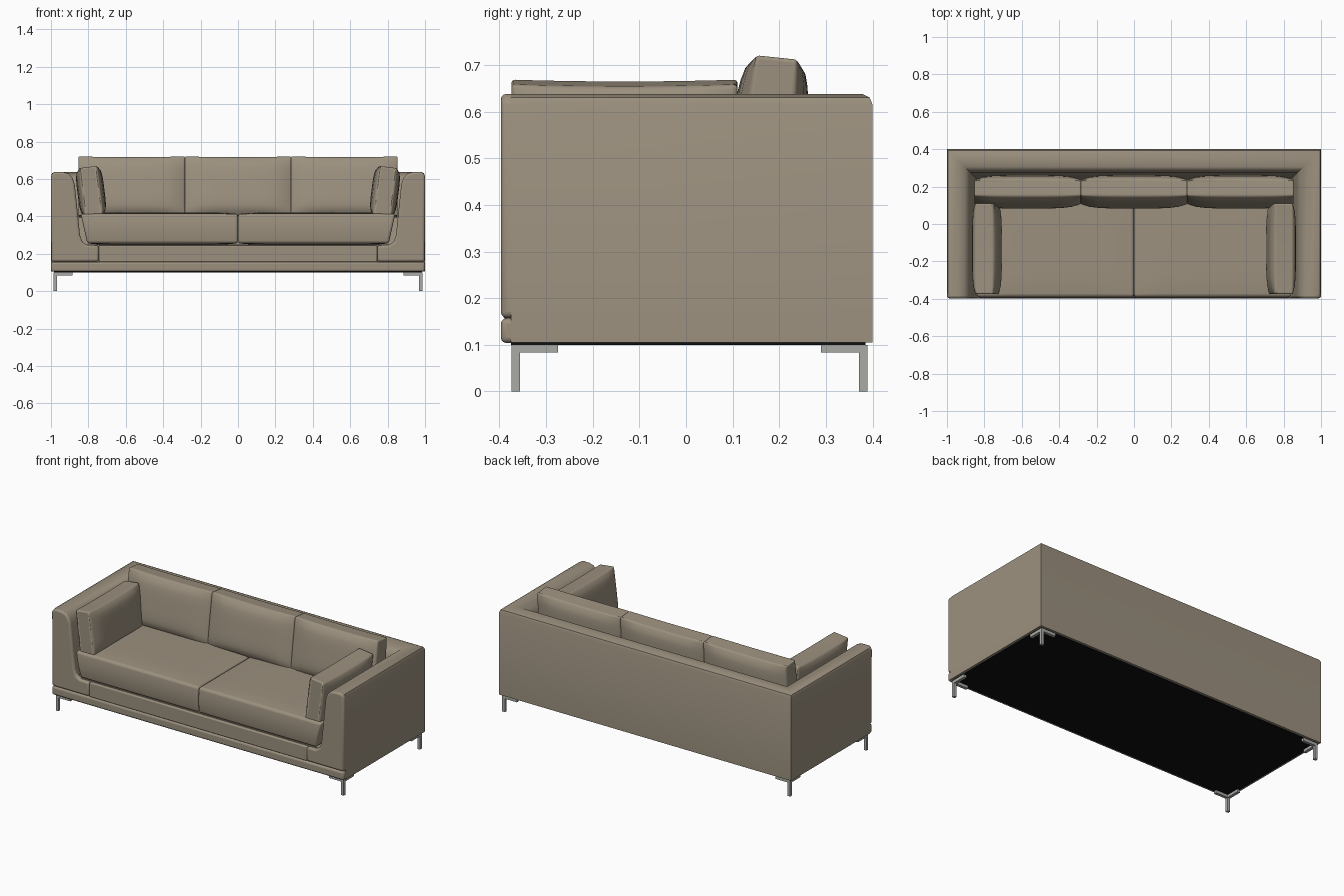
import bpy, bmesh, math
from mathutils import Vector, Matrix

cube = bpy.data.objects.get("Cube")
if cube:
    bpy.data.objects.remove(cube, do_unlink=True)


def material(name, rgb, metallic=0.0):
    m = bpy.data.materials.new(name)
    m.use_nodes = True
    m.diffuse_color = (*rgb, 1)
    bsdf = m.node_tree.nodes["Principled BSDF"]
    bsdf.inputs["Base Color"].default_value = (*rgb, 1)
    bsdf.inputs["Roughness"].default_value = 0.8
    return m


FABRIC = material("taupe leather", (0.33, 0.28, 0.21))
METAL = material("brushed steel", (0.40, 0.40, 0.38))
LINING = material("black lining", (0.005, 0.005, 0.005))


def finish(name, bm, mat, bevel=0.0, segments=3, angle=35):
    bmesh.ops.recalc_face_normals(bm, faces=bm.faces)
    me = bpy.data.meshes.new(name)
    bm.to_mesh(me)
    bm.free()
    me.materials.append(mat)
    ob = bpy.data.objects.new(name, me)
    bpy.context.collection.objects.link(ob)
    if bevel:
        mod = ob.modifiers.new("soft edges", "BEVEL")
        mod.width, mod.segments = bevel, segments
        mod.limit_method, mod.angle_limit = "ANGLE", math.radians(angle)
    bpy.ops.object.select_all(action="DESELECT")
    ob.select_set(True)
    bpy.context.view_layer.objects.active = ob
    bpy.ops.object.shade_smooth_by_angle(angle=math.radians(40))
    return ob


def box(name, low, high, mat, bevel=0.0):
    bm = bmesh.new()
    low, high = Vector(low), Vector(high)
    bmesh.ops.create_cube(bm, size=1)
    for v in bm.verts:
        v.co = (low + high) / 2 + v.co * (high - low)
    return finish(name, bm, mat, bevel)


def loft(name, rings, mat, bevel=0.0):
    """Skin a row of matching closed rings and cap both ends."""
    bm = bmesh.new()
    rows = [[bm.verts.new(p) for p in ring] for ring in rings]
    n = len(rows[0])
    for a, b in zip(rows, rows[1:]):
        for i in range(n):
            j = (i + 1) % n
            bm.faces.new((a[i], a[j], b[j], b[i]))
    bm.faces.new(rows[0])
    bm.faces.new(rows[-1])
    return finish(name, bm, mat, bevel)


def cushion(name, size, axis, rim, centre, tilt=None, bevel=0.02, shape=None, sag=0.0):
    """Boxed cushion, thickest in the middle along one axis, with piped seams."""
    half = Vector(size) / 2
    others = [i for i in range(3) if i != axis]
    place = Matrix.Translation(centre) @ (tilt or Matrix())

    def puff(p):
        u, v = p[others[0]], p[others[1]]
        q = Vector(p)
        q[axis] *= rim + (1 - rim) * ((1 - u ** 4) * (1 - v ** 4)) ** 0.6
        # The narrow walls pull in slightly between the corners
        q[others[1]] *= 1 - sag * (1 - u * u)
        q = Vector([q[i] * half[i] for i in range(3)])
        return shape(q, p) if shape else q

    bm = bmesh.new()
    bmesh.ops.create_cube(bm, size=2)
    bmesh.ops.subdivide_edges(bm, edges=bm.edges[:], cuts=11, use_grid_fill=True)
    seams = {1: [], -1: []}
    for v in bm.verts:
        p = v.co.copy()
        v.co = place @ puff(p)
        if abs(p[axis]) > 0.99 and max(abs(p[i]) for i in others) > 0.99:
            inner = Vector([p[i] * (1 - 0.32 * bevel / half[i]) for i in range(3)])
            inner[axis] = p[axis] * (1 - 0.32 * bevel / (half[axis] * rim))
            angle = math.atan2(p[others[1]], p[others[0]])
            seams[1 if p[axis] > 0 else -1].append((angle, place @ puff(inner)))
    finish(name, bm, FABRIC, bevel, 4, 50)

    curve = bpy.data.curves.new(name + "_piping", "CURVE")
    curve.dimensions = "3D"
    curve.bevel_depth, curve.bevel_resolution = 0.0025, 1
    for points in seams.values():
        points.sort(key=lambda item: item[0])
        line = curve.splines.new("POLY")
        line.points.add(len(points) - 1)
        for target, (_, co) in zip(line.points, points):
            target.co = (*co, 1)
        line.use_cyclic_u = True
    curve.materials.append(FABRIC)
    bpy.context.collection.objects.link(bpy.data.objects.new(name + "_piping", curve))


# Arms and back: one rounded section (inset, height) swept around with mitred corners
crest = [(0, 0.615), (0.006, 0.63), (0.022, 0.638), (0.065, 0.637), (0.095, 0.628),
         (0.116, 0.605), (0.127, 0.57)]
section = [(0, 0.105)] + crest + [(0.155, 0.3), (0.17, 0.2), (0.17, 0.105)]
corners = [(-1, -0.375, 0), (-1, 0.4, 1), (1, 0.4, 1), (1, -0.375, 0)]
loft("arms_and_back",
     [[(sx * (1 - d), y - d * mitre, z) for d, z in section] for sx, y, mitre in corners], FABRIC)
box("seat_base", (-0.88, -0.375, 0.105), (0.88, 0.3, 0.25), FABRIC)

# Padded front: arm facings, centre panel and bottom rail
facing = [(0.002, 0.158)] + crest + [(0.145, 0.4), (0.155, 0.3), (0.168, 0.262),
                                     (0.195, 0.246), (0.255, 0.245), (0.255, 0.158)]
for side, s in (("left", 1), ("right", -1)):
    loft(side + "_arm_facing",
         [[(s * (1 - d), y, z) for d, z in facing] for y in (-0.36, -0.397)], FABRIC, 0.012)
box("front_panel", (-0.745, -0.392, 0.156), (0.745, -0.36, 0.245), FABRIC, 0.006)
box("front_rail", (-0.999, -0.397, 0.104), (0.999, -0.36, 0.157), FABRIC, 0.012)
box("underside_lining", (-0.985, -0.375, 0.1), (0.985, 0.385, 0.106), LINING)

# Two seat cushions, narrowing downwards at the arm side
for side, s in (("left", 1), ("right", -1)):
    def lean_in(q, p, s=s):
        q.x -= s * 0.035 * (1 - p.z) / 2 * max(0, s * p.x)
        q.y -= 0.008 * (1 - p.z ** 2) * max(0, -p.y) ** 4
        return q
    cushion(side + "_seat_cushion", (0.84, 0.6, 0.175), 2, 0.9,
            (s * 0.421, -0.088, 0.334), bevel=0.022, shape=lean_in)


# Three back cushions, thinner at the top and leaning back
def thin_top(q, p):
    q.y *= 1 - 0.22 * (p.z + 1) / 2
    return q


for name, x in (("right", -0.569), ("middle", 0), ("left", 0.569)):
    cushion(name + "_back_cushion", (0.57, 0.185, 0.32), 1, 0.62, (x, 0.178, 0.557),
            Matrix.Rotation(math.radians(-6), 4, "X"), 0.025, thin_top, 0.02)

# Loose cushions resting against the arms
for side, s in (("left", 1), ("right", -1)):
    cushion(side + "_arm_cushion", (0.145, 0.485, 0.265), 0, 0.68, (s * 0.786, -0.132, 0.532),
            Matrix.Rotation(math.radians(s * 7), 4, "Y"), 0.022, None, 0.03)

# Corner legs: a thin post with two mounting arms
for end, y, sy in (("front", -0.374, -1), ("back", 0.389, 1)):
    for side, s in (("left", 1), ("right", -1)):
        x = s * 0.986
        parts = {"leg": (0.018, 0.018, 0.0, 0.1), "leg_side_arm": (0.018, 0.1, 0.083, 0.1),
                 "leg_cross_arm": (0.1, 0.018, 0.083, 0.1)}
        for part, (w, d, z0, z1) in parts.items():
            xs, ys = sorted((x, x - s * w)), sorted((y, y - sy * d))
            box(f"{end}_{side}_{part}", (xs[0], ys[0], z0), (xs[1], ys[1], z1), METAL)
